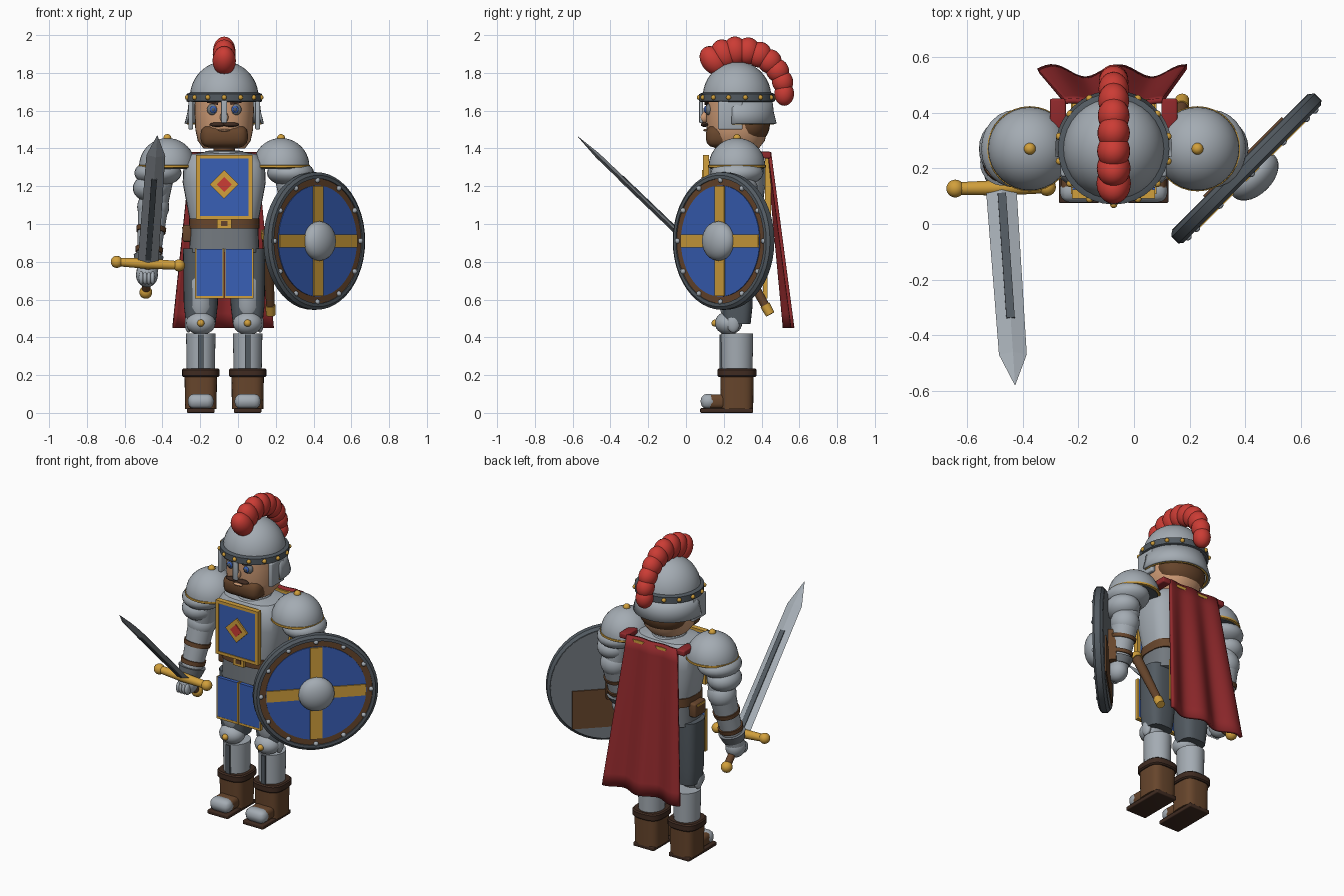
import bpy, bmesh
from math import cos, sin, pi, copysign, radians
from mathutils import Vector, Matrix

if "Cube" in bpy.data.objects:
    bpy.data.objects.remove(bpy.data.objects["Cube"])

def material(name, *rgb):
    m = bpy.data.materials.new(name)
    m.use_nodes = True
    m.diffuse_color = (*rgb, 1)
    m.node_tree.nodes["Principled BSDF"].inputs["Base Color"].default_value = (*rgb, 1)
    return m

STEEL = material("steel", .37, .41, .45)
MAIL = material("mid_steel", .17, .19, .21)
DARK = material("dark_steel", .085, .103, .12)
GOLD = material("gold", .64, .35, .045)
RED = material("plume_red", .6, .045, .035)
CAPE = material("cape_red", .28, .022, .025)
BLUE = material("blue", .04, .115, .47)
BROWN = material("brown", .135, .06, .025)
BARK = material("dark_brown", .05, .024, .015)
SKIN = material("skin", .62, .33, .18)

I = Matrix.Identity(4)
CX, CY = -.073, .27          # body axis

def finish(name, bm, mat, matrix=I, smooth=True):
    bmesh.ops.remove_doubles(bm, verts=bm.verts, dist=1e-5)
    bmesh.ops.recalc_face_normals(bm, faces=bm.faces)
    me = bpy.data.meshes.new(name)
    bm.to_mesh(me)
    bm.free()
    ob = bpy.data.objects.new(name, me)
    bpy.context.collection.objects.link(ob)
    me.materials.append(mat)
    ob.matrix_world = matrix
    if smooth:
        bpy.ops.object.select_all(action='DESELECT')
        ob.select_set(True)
        bpy.context.view_layer.objects.active = ob
        bpy.ops.object.shade_smooth_by_angle(angle=radians(35))
    return ob

def ball(name, mat, loc, size, base=I):
    bm = bmesh.new()
    bmesh.ops.create_uvsphere(bm, u_segments=24, v_segments=14, radius=1)
    s = Vector((size,) * 3 if isinstance(size, float) else size)
    bmesh.ops.scale(bm, vec=s, verts=bm.verts)
    return finish(name, bm, mat, base @ Matrix.Translation(loc))

def box(name, mat, loc, size, base=I, bevel=0):
    bm = bmesh.new()
    bmesh.ops.create_cube(bm, size=1)
    bmesh.ops.scale(bm, vec=Vector(size), verts=bm.verts)
    if bevel:
        bmesh.ops.bevel(bm, geom=bm.edges[:], offset=bevel, segments=3, affect='EDGES', profile=.5)
    return finish(name, bm, mat, base @ Matrix.Translation(loc), bool(bevel))

def lathe(name, mat, profile, base=I, sy=1, power=2, seg=32, smooth=True):
    """Sweep (radius, height) pairs round z; a higher power squares the section."""
    bm = bmesh.new()
    rings = []
    for r, z in profile:
        ring = []
        for i in range(seg):
            a = 2 * pi * i / seg
            x, y = (copysign(abs(f) ** (2 / power), f) for f in (cos(a), sin(a)))
            ring.append(bm.verts.new((r * x, r * y * sy, z)))
        rings.append(ring)
    for p, q in zip(rings, rings[1:]):
        for i in range(seg):
            j = (i + 1) % seg
            bm.faces.new((p[i], p[j], q[j], q[i]))
    for k in (0, -1):
        if profile[k][0] > 0:
            bm.faces.new(rings[k])
    return finish(name, bm, mat, base, smooth)

def limb(name, mat, p, q, r0, r1):
    p, q = Vector(p), Vector(q)
    d = q - p
    base = Matrix.Translation(p) @ d.to_track_quat('Z', 'Y').to_matrix().to_4x4()
    return lathe(name, mat, [(r0, 0), (r1, d.length)], base, seg=24)

def frame(origin, x, z):
    x, z = Vector(x), Vector(z).normalized()
    x = (x - z * x.dot(z)).normalized()
    return Matrix.Translation(origin) @ Matrix((x, z.cross(x), z)).transposed().to_4x4()

def at(x, y, z=0):
    return Matrix.Translation((x, y, z))

# Torso, waist and belt
body = at(CX, CY)
lathe("breastplate", STEEL, [(.172, .97), (.19, 1.06), (.22, 1.22), (.215, 1.32), (.175, 1.37), (.08, 1.385)], body, .69, 3)
lathe("mail_skirt", MAIL, [(.186, .85), (.18, .98)], body, .72, 3)
lathe("belt", BROWN, [(.186, .975), (.186, 1.03)], body, .77, 3)
lathe("neck", BROWN, [(.06, 1.36), (.055, 1.43)], body)
lathe("gorget", STEEL, [(.11, 1.36), (.1, 1.385), (.07, 1.39)], body)
box("buckle", GOLD, (CX, .118, 1.003), (.075, .02, .055))
box("buckle_centre", BROWN, (CX, .109, 1.003), (.035, .01, .025))
box("pouch", BROWN, (CX - .195, CY, .95), (.05, .11, .09), bevel=.012)
box("pouch_flap", GOLD, (CX - .197, CY, .98), (.054, .08, .01))

# Tabard panels, front and back: blue cloth with raised gold edges
def panel(name, x, y, z0, z1, w, side, hem, depth):
    zc, h = (z0 + z1) / 2, z1 - z0
    box(name, BLUE, (x, y, zc), (w - .004, .022, h - .004))
    for k in (-1, 1):
        box(name + "_side_trim", GOLD, (x + k * (w - side) / 2, y, zc), (side, depth, h))
    box(name + "_hem", GOLD, (x, y, z0 + hem / 2), (w, depth, hem))

for label, s in (("front", -1), ("back", 1)):
    panel(label + "_tabard", CX, CY + s * .163, 1.025, 1.365, .298, .02, .018, .032)
    box(label + "_tabard_top_trim", GOLD, (CX, CY + s * .163, 1.356), (.298, .032, .018))
    for k in (-1, 1):
        panel(label + "_skirt_panel", CX + k * .078, CY + s * .15, .605, .87, .152, .006, .014, .024)
for mat, size, y in ((GOLD, .108, .093), (RED, .056, .088)):
    box("chest_diamond", mat, (0, 0, 0), (size, .014, size), at(CX, y, 1.21) @ Matrix.Rotation(pi / 4, 4, 'Y'))

# Head
lathe("head", SKIN, [(.11, 1.4), (.14, 1.44), (.153, 1.5), (.157, 1.6), (.155, 1.67)], body, 1.05, 2.2)
box("beard", BROWN, (CX, .19, 1.464), (.25, .17, .118), bevel=.045)
ball("hair", BROWN, (CX, .335, 1.53), (.155, .11, .115))
ball("nose", SKIN, (CX, .095, 1.565), (.022, .025, .03))
ball("mouth", SKIN, (CX, .103, 1.497), (.032, .012, .007))
for s in (-1, 1):
    ball("moustache", BARK, (CX + s * .036, .098, 1.526), (.043, .02, .012))
    ball("eye", MAIL, (CX + s * .061, .122, 1.606), (.03, .02, .03))
    ball("iris", BLUE, (CX + s * .058, .105, 1.606), (.018, .01, .019))
    ball("pupil", DARK, (CX + s * .058, .098, 1.606), (.01, .006, .011))
    box("eyebrow", BARK, (0, 0, 0), (.06, .02, .012), at(CX + s * .062, .108, 1.642) @ Matrix.Rotation(-s * .2, 4, 'Y'))
    box("cheek_guard", STEEL, (CX + s * .177, .235, 1.575), (.026, .13, .15), bevel=.008)

# Helmet with band, rivets and neck guard
helm = at(CX, CY, 1.67)
lathe("helmet_dome", STEEL, [(.182 * cos(a * pi / 24), .19 * sin(a * pi / 24)) for a in range(12)] + [(0, .19)], helm)
lathe("helmet_band", DARK, [(.19, -.025), (.2, -.02), (.2, .018), (.18, .026)], helm)
for i in range(14):
    a = 2 * pi * (i + .5) / 14
    ball("helmet_rivet", GOLD, (.2 * cos(a), .2 * sin(a), 0), .013, helm)
box("nose_guard", STEEL, (CX, .08, 1.595), (.032, .02, .12), bevel=.006)

def arc_shell(name, mat, rows, thickness):
    bm = bmesh.new()
    grid = [[bm.verts.new((r * cos(a), r * sin(a), z)) for a in [radians(-8 + 196 * i / 28) for i in range(29)]]
            for r, z in rows]
    for p, q in zip(grid, grid[1:]):
        for i in range(28):
            bm.faces.new((p[i], p[i + 1], q[i + 1], q[i]))
    ob = finish(name, bm, mat, helm)
    ob.modifiers.new("thickness", 'SOLIDIFY').thickness = thickness

arc_shell("neck_guard", STEEL, [(.188, -.02), (.195, -.08), (.21, -.138)], .012)
arc_shell("neck_guard_trim", GOLD, [(.196, -.134), (.197, -.142)], .01)

# Plume of overlapping lobes
for i in range(9):
    t = i / 8
    a = radians(130 * (1 - t))
    rot = at(CX, .292 + .228 * cos(a), 1.69 + .228 * sin(a)) @ Matrix.Rotation(a, 4, 'X')
    ball("plume_lobe", RED, (0, 0, 0), (.062 - .01 * t, .085 - .033 * t, .064), rot)

# Pauldrons and arms
for side, s, hand in (("right", -1, Vector((-.482, .19, .73))), ("left", 1, Vector((.3, .21, .8)))):
    x = CX + s * .301
    pad = at(x, CY, 1.305)
    lathe(side + "_pauldron", STEEL, [(.15 * cos(a * pi / 20), .15 * sin(a * pi / 20)) for a in range(10)] + [(0, .15)], pad)
    lathe(side + "_pauldron_trim", GOLD, [(.14, -.008), (.153, -.006), (.153, .006), (.14, .008)], pad)
    lathe(side + "_pauldron_lining", DARK, [(.141, -.013), (.141, 0)], pad)
    ball(side + "_pauldron_knob", GOLD, (x, CY, 1.455), .021)
    ball(side + "_upper_lame", STEEL, (x + s * .05, CY, 1.27), (.125, .14, .07))
    ball(side + "_lower_lame", STEEL, (x + s * .085, CY, 1.19), (.098, .11, .075))
    elbow = Vector((x + s * .075, CY + .01, 1.09))
    limb(side + "_upper_arm", STEEL, (x + s * .04, CY, 1.28), elbow, .08, .075)
    ball(side + "_elbow", STEEL, elbow, .085)
    limb(side + "_forearm", STEEL, elbow, hand, .08, .055)
    for t in (.3, .6):
        limb(side + "_arm_strap", BROWN, elbow.lerp(hand, t), elbow.lerp(hand, t + .07), .086 - .02 * t, .084 - .02 * t)
    limb(side + "_gauntlet_cuff", MAIL, elbow.lerp(hand, .72), elbow.lerp(hand, .86), .08, .065)
    ball(side + "_fist", STEEL, hand, (.058, .065, .065))
    for k in range(4):
        ball(side + "_finger", STEEL, hand + Vector((s * (.02 * k - .03), -.05, -.015)), (.014, .025, .035))

# Sword
sword = frame((-.477, .13, .79), (1, 0, -.04), (.05, -.71, .68))
lathe("blade", STEEL, [(0, 0), (.055, .01), (.05, .83), (0, .985)], sword, .28, 2, 4, False)
for s in (-1, 1):
    box("fuller", DARK, (0, s * .0115, .35), (.03, .009, .62), sword)
guard = sword @ Matrix.Rotation(pi / 2, 4, 'Y')
lathe("crossguard", GOLD, [(.022, -.168), (.028, 0), (.022, .168)], guard)
for s in (-1, 1):
    ball("crossguard_end", GOLD, (s * .165, 0, 0), .032, sword)
lathe("grip", BROWN, [(.022, -.2), (.022, 0)], sword)
ball("pommel", GOLD, (0, 0, -.22), .034, sword)

# Shield
shield = frame((.403, .2, .91), (1, 1, 0), (1, -1, 0))
lathe("shield_body", DARK, [(0, -.03), (.348, -.03), (.364, -.015), (.364, .018), (.348, .03), (.33, .03), (.33, 0), (0, 0)], shield, seg=48)
lathe("shield_ring", BROWN, [(0, 0), (.335, 0), (.335, .022), (0, .022)], shield, seg=48)
lathe("shield_face", BLUE, [(0, .005), (.294, .005), (.294, .027), (0, .027)], shield, seg=48)
box("shield_cross_bar", GOLD, (0, 0, .024), (.58, .07, .02), shield)
box("shield_cross_post", GOLD, (0, 0, .024), (.07, .58, .02), shield)
ball("shield_boss", STEEL, (0, 0, .04), (.105, .105, .066), shield)
for i in range(12):
    a = 2 * pi * i / 12
    ball("shield_rivet", STEEL, (.322 * cos(a), .322 * sin(a), .025), .014, shield)
lathe("shield_back_panel", MAIL, [(.345, -.033), (.345, -.029)], shield, seg=48)
box("shield_back_pad", BROWN, (.02, -.15, -.036), (.4, .24, .008), shield)
box("shield_strap", BROWN, (0, .02, -.055), (.05, .2, .05), shield)

# Legs and boots
for s in (-1, 1):
    leg = at(CX + s * .124, CY)
    lathe("thigh", DARK, [(.078, .47), (.09, .57), (.094, .87)], leg, .92, 3)
    lathe("cuisse", STEEL, [(.055, .52), (.07, .56), (.072, .7), (.055, .74)], leg @ at(0, -.028), .95)
    ball("knee", STEEL, (0, -.045, .475), (.078, .072, .062), leg)
    ball("knee_wing", STEEL, (s * .065, -.02, .475), (.02, .035, .05), leg)
    ball("knee_knob", GOLD, (0, -.116, .475), .019, leg)
    lathe("greave", STEEL, [(.074, .2), (.078, .42)], leg, 1.1)
    box("greave_ridge", DARK, (0, -.083, .32), (.028, .018, .19), leg)
    lathe("boot_shaft", BROWN, [(.083, .02), (.086, .2)], leg, 1.03, 3.5)
    lathe("boot_cuff", BARK, [(.092, .19), (.099, .197), (.099, .228), (.092, .235)], leg, 1.04, 3)
    box("boot_foot", BROWN, (0, -.09, .06), (.13, .15, .075), leg, .025)
    box("toe_cap", STEEL, (0, -.15, .061), (.138, .085, .08), leg, .035)
    box("boot_sole", BARK, (0, -.055, .0125), (.145, .28, .025), leg, .006)

# Scabbard on the left hip
top, tip = Vector((.155, .2, .96)), Vector((.172, .43, .55))
limb("scabbard", BROWN, top, tip, .03, .022)
limb("scabbard_throat", GOLD, top, top.lerp(tip, .08), .034, .034)
limb("scabbard_tip", GOLD, top.lerp(tip, .95), top.lerp(tip, 1.07), .027, .025)

# Cape with folds deepening to the hem, and its shoulder straps
bm = bmesh.new()
NU, NV = 36, 12
grid = []
for j in range(NV + 1):
    t = j / NV
    half = .175 + .092 * t
    grid.append([bm.verts.new((CX + half * u - .004 * t, .438 + .105 * t + (.004 + .018 * t) * sin(u * 7 + 1),
                               1.38 - .93 * t)) for u in [2 * i / NU - 1 for i in range(NU + 1)]])
for p, q in zip(grid, grid[1:]):
    for i in range(NU):
        bm.faces.new((p[i], p[i + 1], q[i + 1], q[i]))
cape = finish("cape", bm, CAPE)
thick = cape.modifiers.new("thickness", 'SOLIDIFY')
thick.thickness, thick.offset = .018, 0
for s in (-1, 1):
    box("cape_strap", CAPE, (CX + s * .2, .395, 1.365), (.058, .11, .035), bevel=.008)
